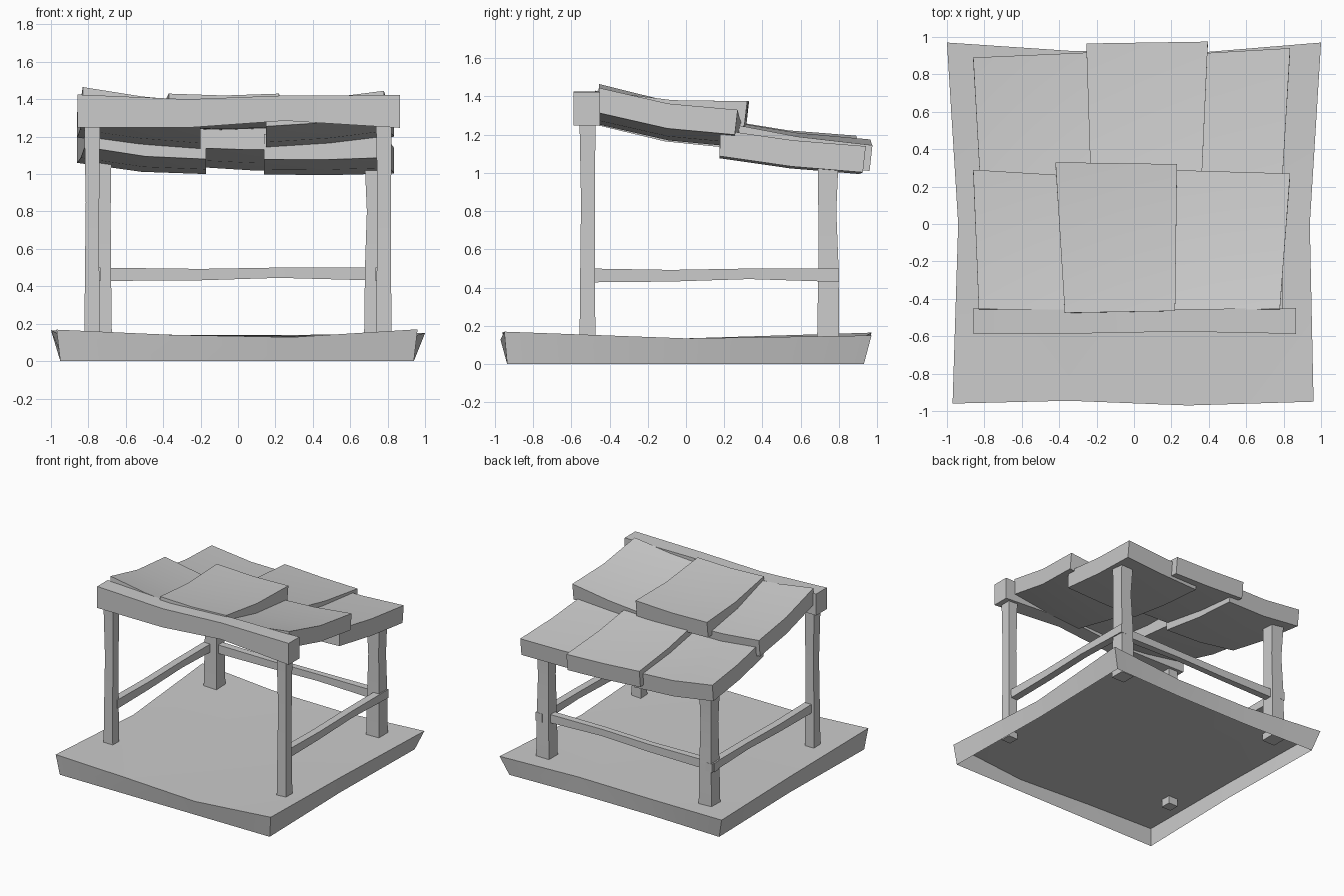
import bpy, bmesh, math

if "Cube" in bpy.data.objects:
    bpy.data.objects.remove(bpy.data.objects["Cube"])


def finish(name, verts, faces):
    mesh = bpy.data.meshes.new(name)
    mesh.from_pydata(verts, [], faces)
    bm = bmesh.new()
    bm.from_mesh(mesh)
    bmesh.ops.recalc_face_normals(bm, faces=bm.faces)
    bm.to_mesh(mesh)
    bm.free()
    ob = bpy.data.objects.new(name, mesh)
    bpy.context.collection.objects.link(ob)
    bpy.ops.object.select_all(action='DESELECT')
    ob.select_set(True)
    bpy.context.view_layer.objects.active = ob
    bpy.ops.object.shade_smooth_by_angle(angle=math.radians(25))
    return ob


def loft(name, sections):
    """Skin a chain of equal-sized sections and cap both ends."""
    n = len(sections[0])
    verts = [p for s in sections for p in s]
    faces = [tuple(range(n)), tuple(range(len(verts) - n, len(verts)))]
    for i in range(len(sections) - 1):
        for j in range(n):
            a, b = i * n + j, i * n + (j + 1) % n
            faces.append((a, b, b + n, a + n))
    return finish(name, verts, faces)


def box_sections(axis, rows):
    """rows: (position along axis, min u, max u, min v, max v)."""
    out = []
    for t, u0, u1, v0, v1 in rows:
        ring = [(u0, v0), (u1, v0), (u1, v1), (u0, v1)]
        if axis == 'x':
            out.append([(t, u, v) for u, v in ring])
        elif axis == 'y':
            out.append([(u, t, v) for u, v in ring])
        else:
            out.append([(u, v, t) for u, v in ring])
    return out


# Base: warped deck with a skirt, open underneath
deck = [
    [(-.97, -.96, .168), (-.35, -.945, .14), (.29, -.97, .128), (.96, -.95, .17)],
    [(-.94, 0, .135), (-.33, 0, .135), (.3, 0, .135), (.94, 0, .135)],
    [(-1, .97, .165), (-.33, .925, .14), (.33, .915, .14), (1, .97, .15)],
]
verts = [p for row in deck for p in row]
faces = [(r * 4 + c, r * 4 + c + 1, r * 4 + c + 5, r * 4 + c + 4)
         for r in range(2) for c in range(3)]
rim = [0, 1, 2, 3, 7, 11, 10, 9, 8, 4]
for i in rim:
    c, r = i % 4, i // 4
    x = (-.95, -.32, .31, .94)[c] * (.98 if r == 1 else 1)
    y = (-.935, 0, .93 if c in (0, 3) else .91)[r]
    verts.append((x, y, 0))
for k in range(10):
    n = (k + 1) % 10
    faces.append((rim[k], rim[n], 12 + n, 12 + k))
finish("base_platform", verts, faces)

# Posts, slightly waisted, with side rails
for side, label in ((-1, "left"), (1, "right")):
    def post(name, cx, cy, rows):
        loft(name, box_sections('z', [
            (z, side * cx - w + dx, side * cx + w + dx, cy - w + dy, cy + w + dy)
            for z, w, dx, dy in rows]))
    post("front_post_" + label, .78, -.515,
         [(.09, .042, 0, 0), (.5, .038, 0, 0), (.85, .036, .002, .002), (1.28, .042, 0, 0)])
    post("back_post_" + label, .732, .743,
         [(.09, .058, 0, 0), (.5, .053, 0, .002), (.8, .047, .004, -.004), (1.08, .055, 0, 0)])
    xs = sorted((side * .735, side * .795))
    loft("side_rail_" + label, box_sections('y', [
        (-.5, *xs, .428, .5), (-.08, *xs, .432, .493),
        (.33, *xs, .445, .5), (.8, *xs, .43, .5)]))

# Back rail
loft("back_rail", box_sections('x', [
    (-.8, .715, .775, .428, .5), (-.2, .72, .77, .432, .493),
    (.22, .715, .765, .445, .5), (.78, .715, .775, .43, .5)]))

# Front roof beam
loft("front_beam", box_sections('x', [
    (-.857, -.587, -.45, 1.25, 1.425), (-.27, -.585, -.46, 1.248, 1.4),
    (.25, -.575, -.455, 1.285, 1.42), (.867, -.587, -.45, 1.247, 1.422)]))


# Roof tiles: each end is (left x, left y, left z, right x, right y, right z) on top
def tile(name, front, back, thick, sag, dip):
    mid = [(a + b) / 2 for a, b in zip(front, back)]
    mid[2] -= sag
    mid[5] -= sag
    rings = []
    for e, lean in ((front, -.005), (mid, -.005), (back, -.015)):
        a, b = e[:3], e[3:]
        top = [[p + (q - p) * f for p, q in zip(a, b)] for f in (0, .5, 1)]
        top[1][2] -= dip
        low = [[x, y + lean, z - thick] for x, y, z in reversed(top)]
        rings.append(top + low)
    loft(name, rings)


tile("upper_tile_left", (-.83, -.455, 1.465, -.2, -.46, 1.385),
     (-.86, .29, 1.33, -.2, .25, 1.265), .135, .025, .01)
tile("upper_tile_right", (.15, -.46, 1.385, .78, -.455, 1.445),
     (.15, .29, 1.265, .835, .27, 1.33), .13, .025, .01)
tile("upper_tile_middle", (-.37, -.475, 1.43, .22, -.465, 1.43),
     (-.42, .33, 1.375, .23, .32, 1.375), .13, .022, .01)
tile("lower_tile_left", (-.82, .18, 1.28, -.17, .18, 1.215),
     (-.86, .89, 1.195, -.17, .92, 1.135), .135, .015, .018)
tile("lower_tile_right", (.14, .18, 1.215, .79, .18, 1.225),
     (.14, .9, 1.135, .835, .94, 1.14), .137, .012, .006)
tile("lower_tile_middle", (-.23, .19, 1.275, .36, .19, 1.265),
     (-.255, .965, 1.175, .395, .975, 1.145), .135, .015, .005)
